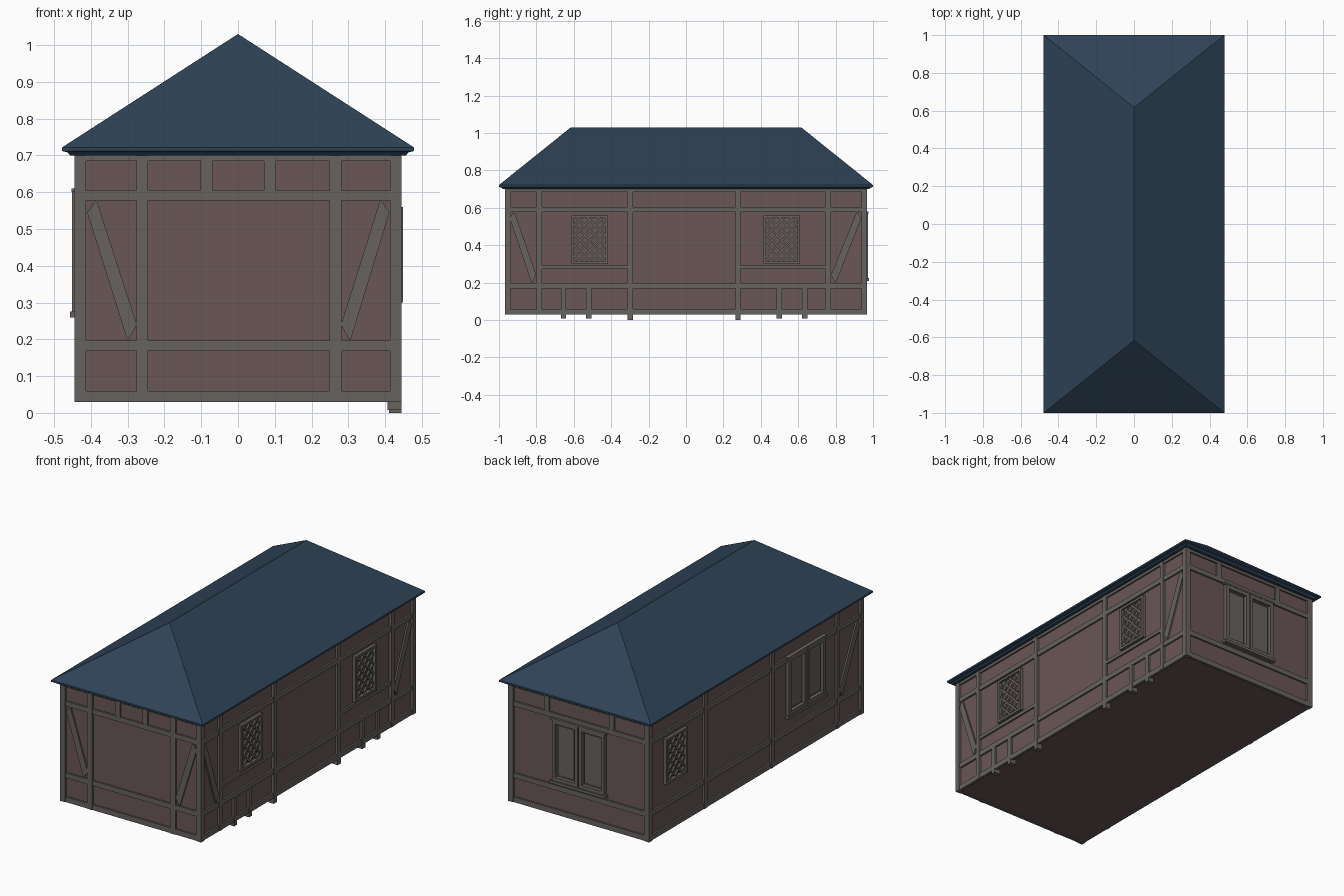
import bpy, bmesh
from mathutils import Vector

if "Cube" in bpy.data.objects:
    bpy.data.objects.remove(bpy.data.objects["Cube"])

HX, HY = 0.431, 0.953          # wall panel half sizes
Z0, Z1 = 0.03, 0.705           # wall bottom and top


def material(name, rgb):
    m = bpy.data.materials.new(name)
    m.diffuse_color = (*rgb, 1)
    m.use_nodes = True
    m.node_tree.nodes["Principled BSDF"].inputs["Base Color"].default_value = m.diffuse_color
    return m


WALL = material("plaster", (0.145, 0.093, 0.093))
WOOD = material("timber", (0.135, 0.122, 0.115))
ROOF = material("slate", (0.028, 0.055, 0.095))

# each side: u axis, outward normal, panel distance
SIDES = {
    "front": (Vector((1, 0, 0)), Vector((0, -1, 0)), HY),
    "back": (Vector((1, 0, 0)), Vector((0, 1, 0)), HY),
    "right": (Vector((0, 1, 0)), Vector((1, 0, 0)), HX),
    "left": (Vector((0, 1, 0)), Vector((-1, 0, 0)), HX),
}


def finish(bm, name, mat):
    bmesh.ops.recalc_face_normals(bm, faces=bm.faces)
    me = bpy.data.meshes.new(name)
    bm.to_mesh(me)
    bm.free()
    me.materials.append(mat)
    ob = bpy.data.objects.new(name, me)
    bpy.context.collection.objects.link(ob)
    return ob


def prism(bm, side, pts, out, inn=-0.005):
    """Extrude a (u, z) outline outward from a wall panel."""
    u, n, d = SIDES[side]
    rings = [[bm.verts.new(u * p[0] + n * (d + t) + Vector((0, 0, p[1]))) for p in pts]
             for t in (inn, out)]
    k = len(pts)
    bm.faces.new(rings[0])
    bm.faces.new(rings[1])
    for i in range(k):
        j = (i + 1) % k
        bm.faces.new((rings[0][i], rings[0][j], rings[1][j], rings[1][i]))


def rect(bm, side, u0, u1, z0, z1, out, inn=-0.005):
    prism(bm, side, [(u0, z0), (u1, z0), (u1, z1), (u0, z1)], out, inn)


def box(bm, x0, x1, y0, y1, z0, z1):
    r = bmesh.ops.create_cube(bm, size=1)
    for v in r["verts"]:
        v.co = Vector(((x0 + x1) / 2 + v.co.x * (x1 - x0),
                       (y0 + y1) / 2 + v.co.y * (y1 - y0),
                       (z0 + z1) / 2 + v.co.z * (z1 - z0)))


def frame(bm, side, u0, u1, z0, z1, w, out):
    rect(bm, side, u0, u0 + w, z0, z1, out)
    rect(bm, side, u1 - w, u1, z0, z1, out)
    rect(bm, side, u0 + w, u1 - w, z0, z0 + w, out)
    rect(bm, side, u0 + w, u1 - w, z1 - w, z1, out)


def lattice_window(side, name, uc):
    """Framed window with a clipped diagonal lattice."""
    bm = bmesh.new()
    u0, u1, z0, z1 = uc - 0.097, uc + 0.097, 0.30, 0.56
    frame(bm, side, u0, u1, z0, z1, 0.014, 0.018)
    a, b, w, h = u0 + 0.012, z0 + 0.012, u1 - u0 - 0.024, z1 - z0 - 0.024
    c, t, step = 0.03, 0.005, 0.056
    while c < w + h - 0.01:
        s0, s1 = max(0, c - h), min(w, c)
        for flip in (False, True):
            pts = []
            for s, k in ((s0, -1), (s1, -1), (s1, 1), (s0, 1)):
                uu = w - s if flip else s
                uu += k * t * (-1 if flip else 1)
                vv = c - s + k * t
                pts.append((a + min(max(uu, 0), w), b + min(max(vv, 0), h)))
            prism(bm, side, pts, 0.009 if flip else 0.010)
        c += step
    finish(bm, name, WOOD)


def double_window(side, name, uc, z0, z1):
    """Shutter pair: outer frame plus two raised inset frames and a sill."""
    bm = bmesh.new()
    for s in (-1, 1):
        u0, u1 = sorted((uc + s * 0.003, uc + s * 0.165))
        frame(bm, side, u0, u1, z0, z1, 0.02, 0.02)
        rect(bm, side, u0 + 0.03, u1 - 0.03, z0 + 0.03, z1 - 0.03, 0.007)
    rect(bm, side, uc - 0.175, uc + 0.175, z0 - 0.016, z0, 0.026)
    rect(bm, side, uc - 0.175, uc + 0.175, z1, z1 + 0.01, 0.022)
    finish(bm, name, WOOD)


# wall panels
bm = bmesh.new()
box(bm, -HX, HX, -HY, HY, Z0 + 0.005, Z1)
finish(bm, "wall_panels", WALL)

# corner posts
bm = bmesh.new()
for sx in (-1, 1):
    for sy in (-1, 1):
        x, y = sorted((sx * 0.413, sx * 0.445)), sorted((sy * 0.938, sy * 0.967))
        box(bm, *x, *y, Z0, Z1)
finish(bm, "corner_posts", WOOD)

# sill, middle, upper and top rails on every side
for side in SIDES:
    bm = bmesh.new()
    L = 0.415 if side in ("front", "back") else 0.94
    for z0, z1 in ((0.03, 0.06), (0.168, 0.197), (0.577, 0.605), (0.685, Z1)):
        rect(bm, side, -L, L, z0, z1, 0.010)
    finish(bm, side + "_rails", WOOD)

# full-height posts
for side, us in (("front", (-0.26, 0.265)),
                 ("right", (-0.785, -0.298, 0.278, 0.76)),
                 ("left", (-0.74, -0.15, 0.455))):
    bm = bmesh.new()
    for u in us:
        w = 0.016 if side == "front" else 0.014
        rect(bm, side, u - w, u + w, Z0, Z1, 0.013)
    finish(bm, side + "_posts", WOOD)

# diagonal braces: top outer corner down to the inner post
for side, s, ut, ub in (("front", -1, 0.41, 0.275), ("front", 1, 0.412, 0.28),
                        ("right", -1, 0.943, 0.80), ("right", 1, 0.938, 0.775),
                        ("left", -1, 0.94, 0.755)):
    bm = bmesh.new()
    prism(bm, side, [(s * ut, 0.545), (s * (ut - 0.025), 0.58),
                     (s * ub, 0.24), (s * (ub + 0.025), 0.195)], 0.009)
    finish(bm, side + ("_brace_a" if s < 0 else "_brace_b"), WOOD)

# short studs under the eaves
for side, us in (("front", (-0.086, 0.087)), ("back", (-0.205, 0.205))):
    bm = bmesh.new()
    for u in us:
        rect(bm, side, u - 0.016, u + 0.016, 0.60, 0.69, 0.009)
    finish(bm, side + "_short_studs", WOOD)

# right side low studs, feet and window sill rails
bm = bmesh.new()
for u in (-0.655, -0.52, 0.498, 0.635):
    rect(bm, "right", u - 0.014, u + 0.014, 0.035, 0.17, 0.011)
    rect(bm, "right", u - 0.014, u + 0.014, 0.008, 0.035, 0.013, -0.025)
for u in (-0.298, 0.278):
    rect(bm, "right", u - 0.014, u + 0.014, 0.0, 0.035, 0.013, -0.02)
for u0, u1 in ((-0.78, -0.30), (0.28, 0.755)):
    rect(bm, "right", u0, u1, 0.272, 0.292, 0.010)
finish(bm, "right_low_studs", WOOD)

# windows
lattice_window("right", "right_lattice_window_a", -0.515)
lattice_window("right", "right_lattice_window_b", 0.512)
lattice_window("left", "left_lattice_window", 0.72)
double_window("back", "back_double_window", 0.0, 0.225, 0.57)
double_window("left", "left_double_window", -0.45, 0.275, 0.60)

# hipped roof with stepped eave
bm = bmesh.new()
loops = []
for x, y, z in ((0.457, 0.98, 0.70), (0.463, 0.987, 0.708),
                (0.478, 1.0, 0.712), (0.478, 1.0, 0.722)):
    loops.append([bm.verts.new((sx * x, sy * y, z))
                  for sx, sy in ((-1, -1), (1, -1), (1, 1), (-1, 1))])
bm.faces.new(loops[0])
for lo, hi in zip(loops, loops[1:]):
    for i in range(4):
        j = (i + 1) % 4
        bm.faces.new((lo[i], lo[j], hi[j], hi[i]))
a, b, c, d = loops[-1]
f, k = bm.verts.new((0, -0.616, 1.03)), bm.verts.new((0, 0.616, 1.03))
for face in ((a, b, f), (b, c, k, f), (c, d, k), (d, a, f, k)):
    bm.faces.new(face)
finish(bm, "hipped_roof", ROOF)
